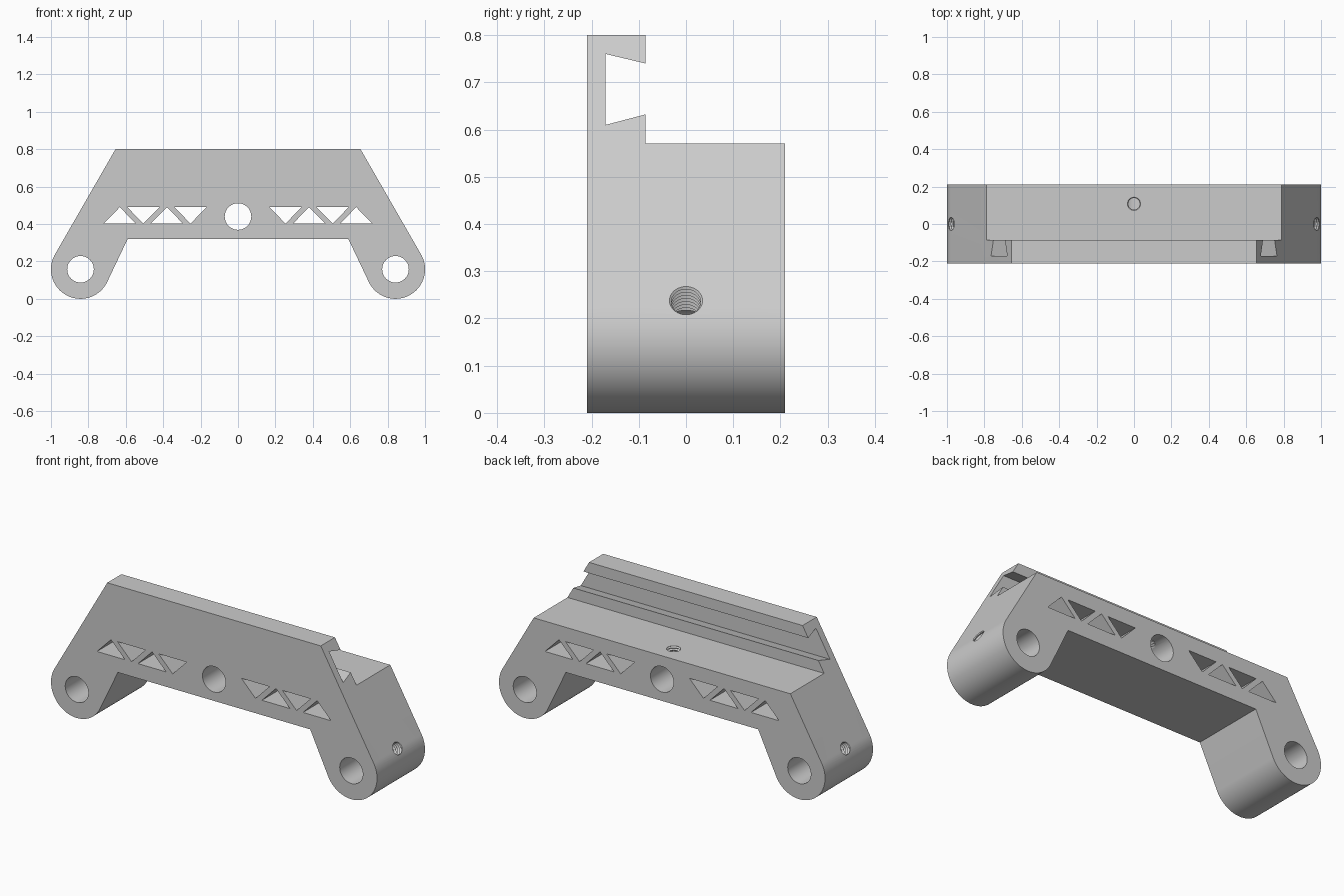
import bpy
import bmesh
from math import sin, cos, pi, radians, acos, atan2, hypot
from mathutils import Matrix, Vector

cube = bpy.data.objects.get("Cube")
if cube:
    bpy.data.objects.remove(cube, do_unlink=True)

# Material
grey = bpy.data.materials.new("plain grey")
grey.use_nodes = True
COLOUR = (0.6, 0.6, 0.6, 1)
grey.diffuse_color = COLOUR
grey.node_tree.nodes["Principled BSDF"].inputs["Base Color"].default_value = COLOUR

HALF_DEPTH = 0.21
PIVOT = Vector((0.842, 0.158))
FOOT_R = 0.158
HOLE_R = 0.071


def finish(name, bm):
    bmesh.ops.recalc_face_normals(bm, faces=bm.faces)
    mesh = bpy.data.meshes.new(name)
    bm.to_mesh(mesh)
    bm.free()
    mesh.materials.append(grey)
    ob = bpy.data.objects.new(name, mesh)
    bpy.context.collection.objects.link(ob)
    return ob


def prism(name, outline, half, axis):
    """Extrude a flat outline symmetrically along y (x, z points) or x (y, z points)."""
    bm = bmesh.new()
    if axis == "y":
        verts = [bm.verts.new((a, -half, b)) for a, b in outline]
        step = (0, 2 * half, 0)
    else:
        verts = [bm.verts.new((-half, a, b)) for a, b in outline]
        step = (2 * half, 0, 0)
    face = bm.faces.new(verts)
    new = bmesh.ops.extrude_face_region(bm, geom=[face])["geom"]
    bmesh.ops.translate(bm, vec=step,
                        verts=[v for v in new if isinstance(v, bmesh.types.BMVert)])
    return finish(name, bm)


def circle(cx, cz, r, n=64):
    return [(cx + r * cos(2 * pi * i / n), cz + r * sin(2 * pi * i / n)) for i in range(n)]


def thread(name, start, direction, length, pitch=0.013, minor=0.031, major=0.038, n=32):
    """Ridged cutter that leaves screw grooves in the hole wall."""
    bm = bmesh.new()
    rings = []
    for k in range(int(length / pitch * 2) + 1):
        r = major if k % 2 else minor
        rings.append([bm.verts.new((x, y, k * pitch / 2)) for x, y in circle(0, 0, r, n)])
    for a, b in zip(rings, rings[1:]):
        for i in range(n):
            j = (i + 1) % n
            bm.faces.new((a[i], a[j], b[j], b[i]))
    bm.faces.new(rings[0])
    bm.faces.new(rings[-1])
    turn = Vector(direction).to_track_quat("Z", "Y").to_matrix().to_4x4()
    bm.transform(Matrix.Translation(start) @ turn)
    return finish(name, bm)


# Body outline: slanted shoulders, rounded feet, straight inner legs
corner = Vector((0.59, 0.32))
gap = corner - PIVOT
inner = atan2(gap.y, gap.x) + acos(FOOT_R / hypot(*gap)) - 2 * pi
outer = radians(30)
STEPS = 48
right = [(0.655, 0.8)]
for i in range(STEPS + 1):
    a = outer + (inner - outer) * i / STEPS
    right.append((PIVOT.x + FOOT_R * cos(a), PIVOT.y + FOOT_R * sin(a)))
right.append(tuple(corner))
left = [(-x, z) for x, z in reversed(right)]
body = prism("bracket_body", right + left, HALF_DEPTH, "y")

# Rear step together with the dovetail groove
cutters = [prism("dovetail_step_cutter", [
    (-0.086, 0.9), (-0.086, 0.74), (-0.17, 0.76), (-0.17, 0.61),
    (-0.086, 0.632), (-0.086, 0.57), (0.4, 0.57), (0.4, 0.9)], 1.2, "x")]

# Through holes
for x, z in ((0, 0.44), (PIVOT.x, PIVOT.y), (-PIVOT.x, PIVOT.y)):
    cutters.append(prism("round_hole_cutter", circle(x, z, HOLE_R), 0.4, "y"))

# Truss windows, alternating point down and point up
LOW, HIGH = 0.402, 0.49
for side in (-1, 1):
    for i in range(4):
        x = 0.254 + 0.126 * i
        base, tip = (HIGH, LOW) if i % 2 == 0 else (LOW, HIGH)
        tri = [(side * (x - 0.086), base), (side * (x + 0.086), base), (side * x, tip)]
        cutters.append(prism("window_cutter", tri, 0.4, "y"))

# Threaded set screw holes in both feet and in the ledge
for side in (-1, 1):
    d = Vector((side * cos(outer), 0, sin(outer)))
    centre = Vector((side * PIVOT.x, 0, PIVOT.y))
    cutters.append(thread("foot_screw_cutter", centre + d * 0.05, d, 0.15))
cutters.append(thread("ledge_screw_cutter", Vector((0, 0.108, 0.47)), (0, 0, 1), 0.15))

# Cut everything, then drop the helpers
bpy.context.view_layer.objects.active = body
for cutter in cutters:
    mod = body.modifiers.new("cut", "BOOLEAN")
    mod.operation = "DIFFERENCE"
    mod.solver = "EXACT"
    mod.object = cutter
    bpy.ops.object.modifier_apply(modifier=mod.name)
    bpy.data.objects.remove(cutter, do_unlink=True)

bpy.ops.object.select_all(action="DESELECT")
body.select_set(True)
bpy.ops.object.shade_smooth_by_angle(angle=radians(25))
